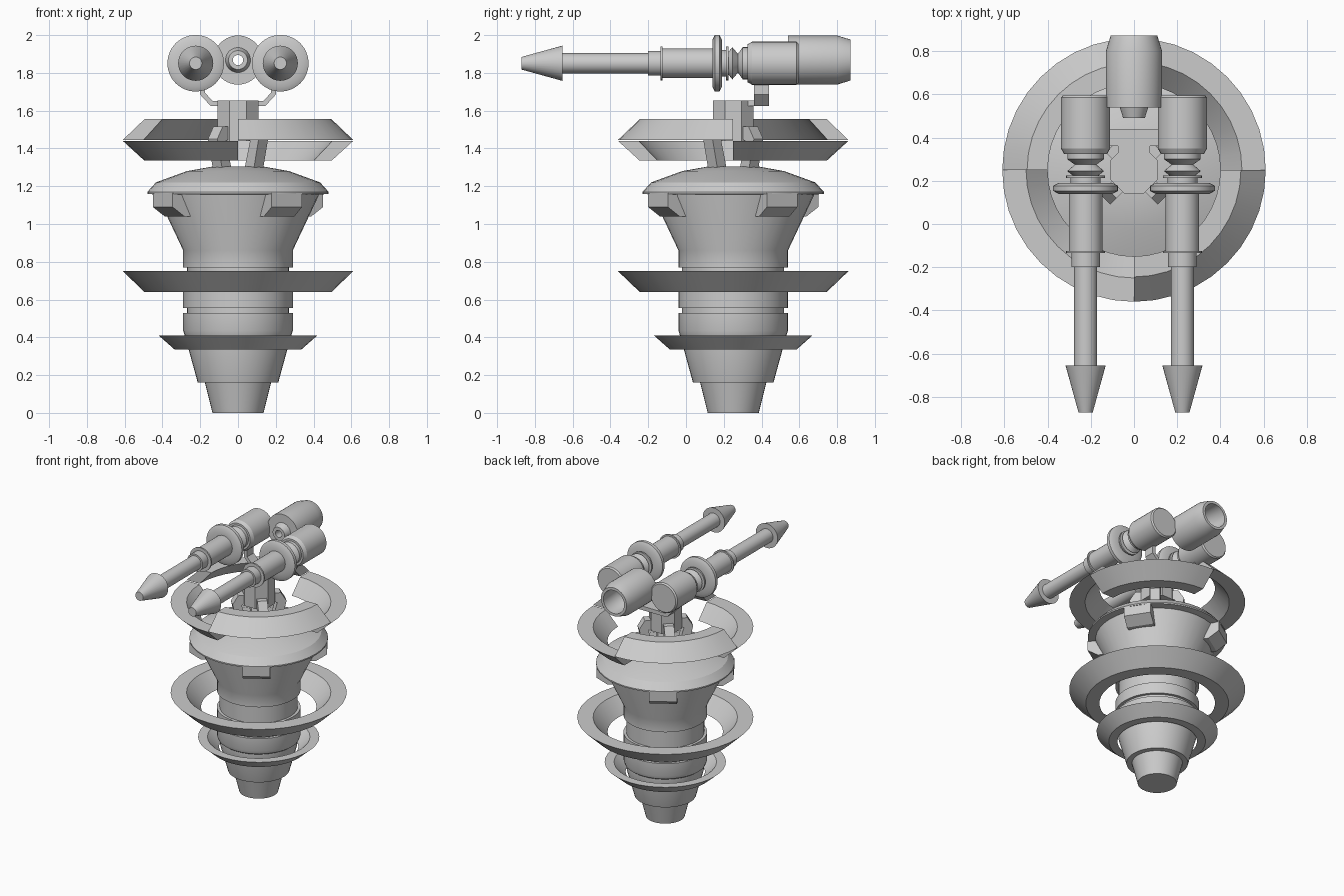
import bpy, bmesh, math
from mathutils import Vector, Matrix

if "Cube" in bpy.data.objects:
    bpy.data.objects.remove(bpy.data.objects["Cube"])

CY = 0.25  # y position of the body axis


def finish(name, bm, angle=28):
    bmesh.ops.remove_doubles(bm, verts=bm.verts, dist=1e-5)
    bmesh.ops.recalc_face_normals(bm, faces=bm.faces)
    me = bpy.data.meshes.new(name)
    bm.to_mesh(me)
    bm.free()
    ob = bpy.data.objects.new(name, me)
    bpy.context.collection.objects.link(ob)
    bpy.ops.object.select_all(action='DESELECT')
    ob.select_set(True)
    bpy.context.view_layer.objects.active = ob
    bpy.ops.object.shade_smooth_by_angle(angle=math.radians(angle))
    return ob


def lathe(name, pts, center, axis='Z', closed=False, a0=0, a1=360, segs=40):
    """Revolve (radius, height) points; closed profiles make rings."""
    bm = bmesh.new()
    full = a1 - a0 == 360
    n = segs if full else segs + 1
    rows = []
    for i in range(n):
        a = math.radians(a0 + (a1 - a0) * i / segs)
        c, s = math.cos(a), math.sin(a)
        rows.append([bm.verts.new(Vector(center) + (Vector((r * c, r * s, h)) if axis == 'Z'
                     else Vector((r * c, h, r * s)))) for r, h in pts])
    m = len(pts)
    for i in range(segs):
        p, q = rows[i], rows[(i + 1) % n]
        for j in range(m if closed else m - 1):
            k = (j + 1) % m
            bm.faces.new((p[j], q[j], q[k], p[k]))
    if not closed:
        bm.faces.new([r[0] for r in rows])
        bm.faces.new([r[-1] for r in rows])
    elif not full:
        bm.faces.new(rows[0])
        bm.faces.new(rows[-1])
    return finish(name, bm)


def plate(name, pts, width, matrix):
    """Extrude an (x, z) outline evenly along local y, then place it."""
    bm = bmesh.new()
    f = bm.faces.new([bm.verts.new((x, -width / 2, z)) for x, z in pts])
    ext = bmesh.ops.extrude_face_region(bm, geom=[f])
    bmesh.ops.translate(bm, vec=(0, width, 0),
                        verts=[v for v in ext['geom'] if isinstance(v, bmesh.types.BMVert)])
    bm.transform(matrix)
    return finish(name, bm)


# Stepped base with grooves and flared upper body
lathe("body", [(.135, 0), (.175, .16), (.213, .16), (.268, .36), (.268, .40), (.282, .41),
               (.29, .435), (.29, .53), (.27, .53), (.27, .555), (.29, .555), (.29, .64),
               (.27, .64), (.27, .77), (.29, .77), (.29, .86), (.427, 1.15), (.427, 1.17)],
      (0, CY, 0))
lathe("dome", [(.43, 1.155), (.48, 1.16), (.48, 1.17), (.435, 1.22), (.27, 1.28), (.13, 1.305)],
      (0, CY, 0))

# Floating rings
lathe("lower_ring", [(.335, .335), (.42, .41), (.355, .41), (.275, .335)], (0, CY, 0), closed=True)
lathe("middle_ring", [(.495, .64), (.61, .75), (.50, .75), (.40, .64)], (0, CY, 0), closed=True)

# Upper ring split in alternating raised and lowered quarters
for i in range(4):
    if i % 2:
        prof = [(.61, 1.445), (.495, 1.555), (.40, 1.555), (.50, 1.445)]
    else:
        prof = [(.495, 1.335), (.61, 1.44), (.50, 1.44), (.40, 1.335)]
    lathe(f"upper_ring_quarter_{i + 1}", prof, (0, CY, 0), closed=True,
          a0=90 * i, a1=90 * i + 90, segs=10)

# Wedge blocks under the dome and bent struts above it
for i in range(4):
    place = Matrix.Translation((0, CY, 0))
    plate(f"rim_block_{i + 1}", [(.30, 1.165), (.475, 1.165), (.475, 1.09), (.40, 1.04), (.30, 1.04)],
          .192, place @ Matrix.Rotation(math.radians(-57 + 90 * i), 4, 'Z'))
    plate(f"neck_strut_{i + 1}", [(.08, 1.28), (.15, 1.28), (.19, 1.45), (.15, 1.515), (.08, 1.515),
                                  (.08, 1.46), (.125, 1.44)],
          .07, place @ Matrix.Rotation(math.radians(-45 + 90 * i), 4, 'Z'))

# Octagonal neck
bm = bmesh.new()
bmesh.ops.create_cone(bm, cap_ends=True, segments=8, radius1=.117, radius2=.117, depth=.215,
                      matrix=Matrix.Translation((0, CY, 1.5475)) @ Matrix.Rotation(math.pi / 8, 4, 'Z'))
finish("neck", bm)

# Bracket carrying the barrels
plate("bracket_plate", [(-.075, 1.625), (.075, 1.625), (.075, 1.655), (-.075, 1.655)], .24,
      Matrix.Translation((0, .32, 0)))
for side, s in (("left", -1), ("right", 1)):
    plate(f"{side}_bracket_arm", [(s * x, z) for x, z in
          [(.02, 1.625), (.145, 1.625), (.2, 1.685), (.2, 1.76), (.175, 1.76), (.175, 1.695),
           (.135, 1.652), (.02, 1.652)]], .08, Matrix.Translation((0, .4, 0)))

    # Barrel: pointed muzzle, shaft, sleeve, disc, waist and rear drum
    lathe(f"{side}_barrel", [(.033, -.872), (.093, -.655), (.053, -.655), (.053, -.2), (.066, -.2),
          (.066, -.135), (.09, -.135), (.09, -.124), (.078, -.124), (.078, .14), (.125, .14),
          (.15, .153), (.15, .177), (.125, .19), (.07, .19), (.07, .213), (.09, .213), (.09, .225),
          (.06, .225), (.085, .245), (.05, .275), (.085, .30), (.085, .325), (.1, .325),
          (.114, .35), (.114, .585), (.105, .595)], (s * .224, 0, 1.851), axis='Y', segs=32)

# Hollow rear tube with a small front nozzle
lathe("rear_tube", [(.027, .49), (.05, .49), (.066, .54), (.13, .54), (.13, .80), (.108, .872),
                    (.088, .872), (.085, .72), (.027, .60)], (0, 0, 1.868), axis='Y', closed=True)
